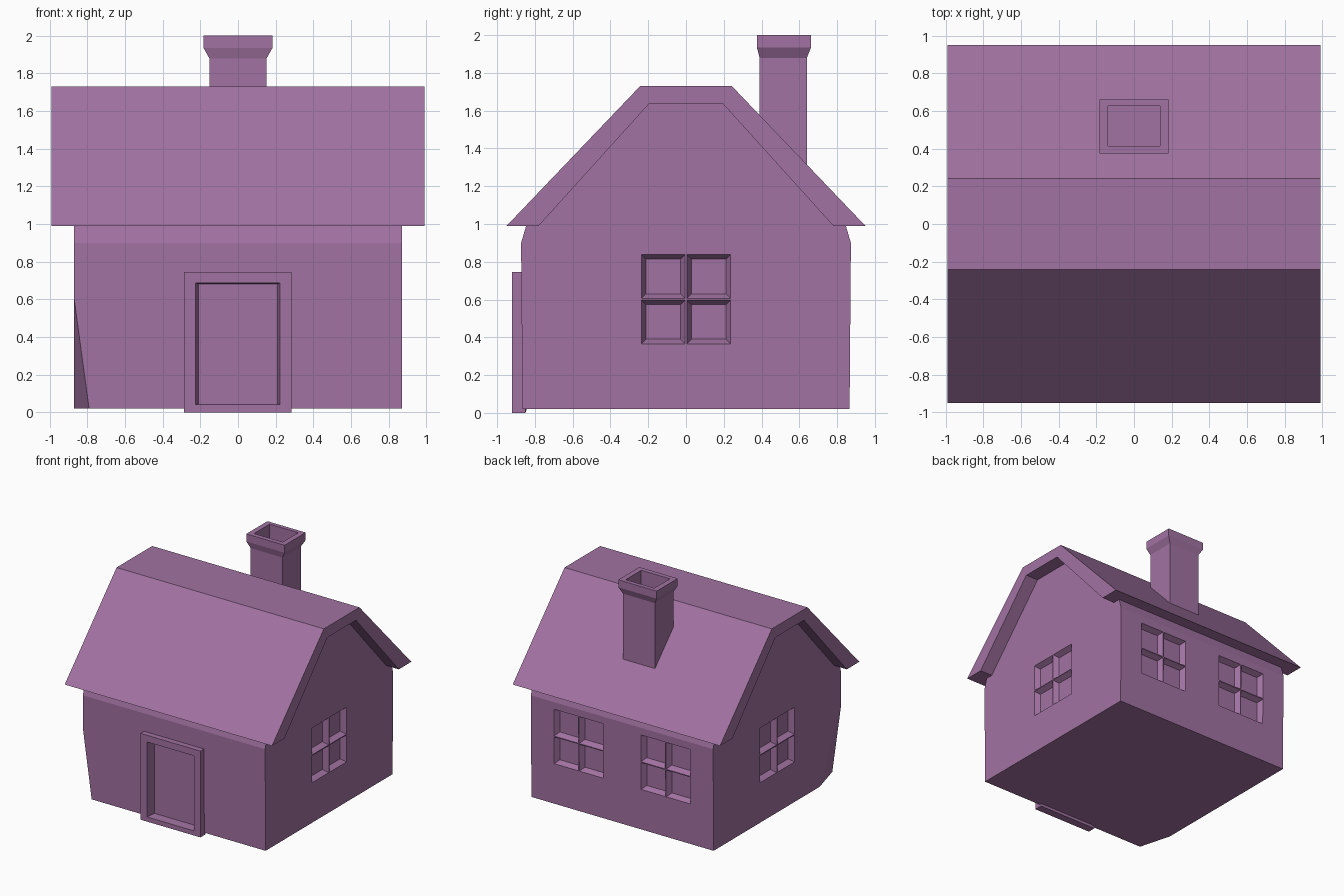
import bpy, bmesh
from mathutils import Vector, Matrix
from math import pi

if "Cube" in bpy.data.objects:
    bpy.data.objects.remove(bpy.data.objects["Cube"])

mat = bpy.data.materials.new("plum")
mat.diffuse_color = (0.36, 0.17, 0.36, 1)
mat.use_nodes = True
mat.node_tree.nodes["Principled BSDF"].inputs["Base Color"].default_value = mat.diffuse_color


def add_loft(bm, rings, cap=True):
    """Skin a list of point rings; cap the ends or close the loop."""
    vs = [[bm.verts.new(p) for p in r] for r in rings]
    n = len(rings[0])
    pairs = list(zip(vs, vs[1:])) + ([] if cap else [(vs[-1], vs[0])])
    new = [bm.faces.new((a[i], a[(i + 1) % n], b[(i + 1) % n], b[i]))
           for a, b in pairs for i in range(n)]
    if cap:
        new += [bm.faces.new(vs[0]), bm.faces.new(vs[-1])]
    bmesh.ops.recalc_face_normals(bm, faces=new)
    return [v for r in vs for v in r]


def finish(bm, name):
    me = bpy.data.meshes.new(name)
    bm.to_mesh(me)
    bm.free()
    ob = bpy.data.objects.new(name, me)
    bpy.context.collection.objects.link(ob)
    me.materials.append(mat)
    return ob


def loft(name, rings, cap=True):
    bm = bmesh.new()
    add_loft(bm, rings, cap)
    return finish(bm, name)


def rect_y(x0, x1, z0, z1, y):
    return [(x0, y, z0), (x1, y, z0), (x1, y, z1), (x0, y, z1)]


def rect_z(hx, y0, y1, z):
    return [(-hx, y0, z), (hx, y0, z), (hx, y1, z), (-hx, y1, z)]


def along_x(profile, hx):
    return [[(x, y, z) for y, z in profile] for x in (-hx, hx)]


def mirrored(half):
    return half + [(-y, z) for y, z in reversed(half)]


# Walls with gable ends, one lower corner sliced away
bm = bmesh.new()
add_loft(bm, along_x(mirrored([(0.866, 0.02), (0.873, 0.9), (0.845, 0.995),
                               (0.80, 1.02), (0.205, 1.66)]), 0.87))
a, b, c = Vector((-.87, -.87, .6)), Vector((-.79, -.87, .02)), Vector((-.87, -.58, .02))
no = (b - a).cross(c - a)
if no.x > 0:
    no.negate()
cut = bmesh.ops.bisect_plane(bm, geom=bm.verts[:] + bm.edges[:] + bm.faces[:],
                             plane_co=a, plane_no=no, clear_outer=True)
bmesh.ops.holes_fill(bm, edges=[e for e in bm.edges if e.is_boundary], sides=0)
bmesh.ops.recalc_face_normals(bm, faces=bm.faces[:])
walls = finish(bm, "walls")

# Cutters: tapered four-pane windows plus the doorway
bm = bmesh.new()
windows = [(-pi / 2, 0), (pi / 2, 0), (0, -0.415), (0, 0.415)]
for angle, offset in windows:
    verts = []
    for sx in (-1, 1):
        for sz in (-1, 1):
            cx, cz = offset + sx * 0.12, 0.602 + sz * 0.12
            verts += add_loft(bm, [rect_y(cx - h, cx + h, cz - h, cz + h, y)
                                   for h, y in ((0.116, 0.95), (0.116, 0.87), (0.092, 0.825))])
    bmesh.ops.rotate(bm, verts=verts, cent=(0, 0, 0), matrix=Matrix.Rotation(angle, 3, 'Z'))
add_loft(bm, [rect_y(-0.25, 0.25, 0.03, 0.71, y) for y in (-0.95, -0.82)])
cutter = finish(bm, "opening_cutter")
cutter.hide_render = True

mod = walls.modifiers.new("openings", 'BOOLEAN')
mod.operation = 'DIFFERENCE'
mod.solver = 'EXACT'
mod.object = cutter
bpy.context.view_layer.objects.active = walls
bpy.ops.object.modifier_apply(modifier=mod.name)
bpy.data.objects.remove(cutter)

# Door frame and door panel
loft("door_frame", [rect_y(-0.288, 0.285, 0.0, 0.745, -0.85),
                    rect_y(-0.288, 0.285, 0.0, 0.745, -0.92),
                    rect_y(-0.225, 0.222, 0.04, 0.687, -0.92),
                    rect_y(-0.21, 0.21, 0.045, 0.68, -0.835)], cap=False)
loft("door", [rect_y(-0.245, 0.245, 0.035, 0.70, y) for y in (-0.84, -0.81)])

# Flat-topped roof shell
outer = mirrored([(-0.95, 0.99), (-0.243, 1.73)])
inner = mirrored([(0.78, 0.99), (0.195, 1.637)])
loft("roof", along_x(outer + inner, 0.99))

# Hollow chimney with flared cap
loft("chimney", [rect_z(0.152, 0.39, 0.64, 1.2), rect_z(0.152, 0.39, 0.64, 1.88),
                 rect_z(0.183, 0.375, 0.662, 1.935), rect_z(0.183, 0.375, 0.662, 2.0),
                 rect_z(0.137, 0.415, 0.627, 2.0), rect_z(0.137, 0.415, 0.627, 1.85)])
